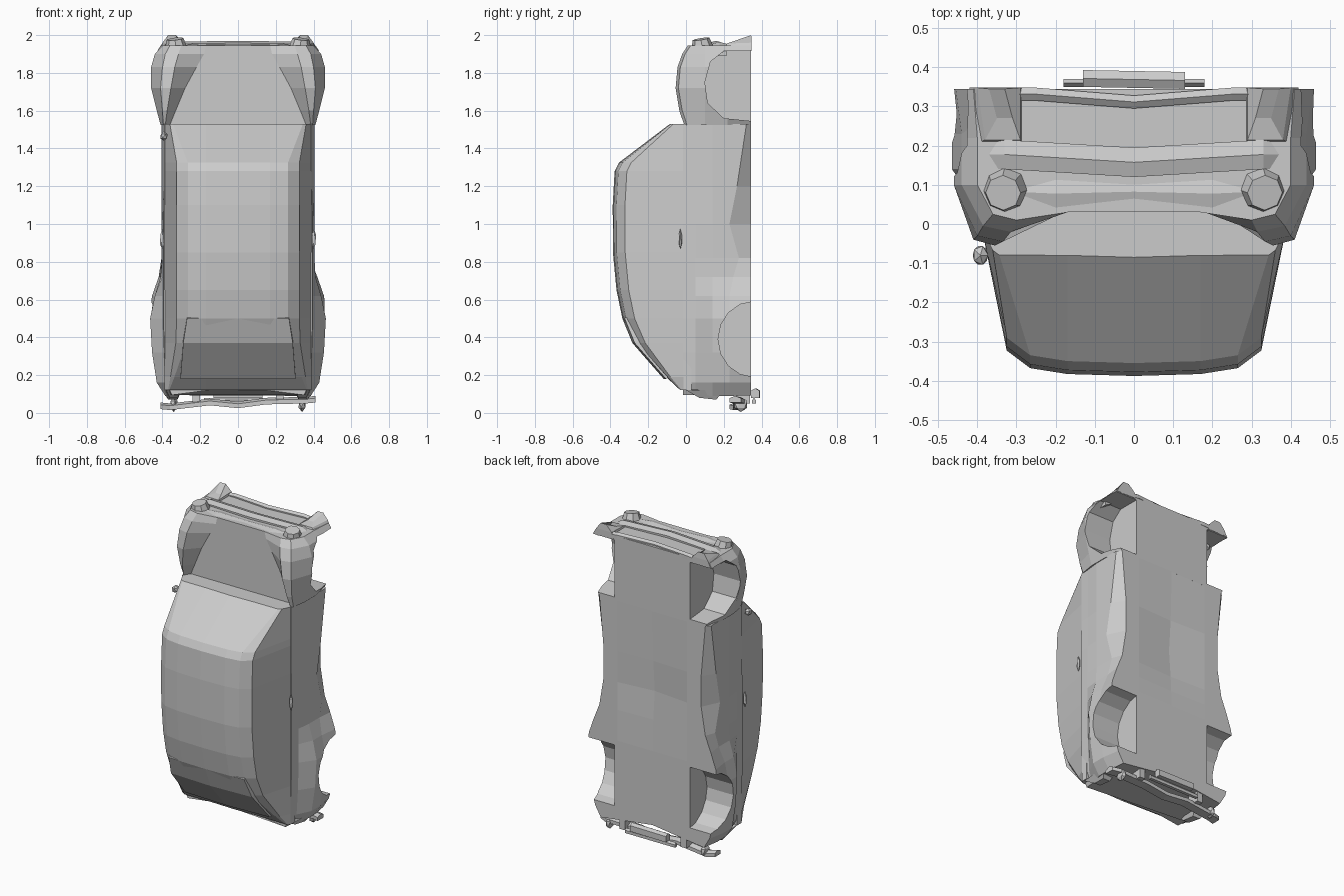
import bpy, bmesh, math
from mathutils import Matrix

if "Cube" in bpy.data.objects:
    bpy.data.objects.remove(bpy.data.objects["Cube"])

mat = bpy.data.materials.new("plain_grey")
mat.diffuse_color = (0.6, 0.6, 0.6, 1)
mat.use_nodes = True
mat.node_tree.nodes["Principled BSDF"].inputs["Base Color"].default_value = mat.diffuse_color


def finish(name, bm):
    bmesh.ops.remove_doubles(bm, verts=bm.verts, dist=1e-5)
    bmesh.ops.recalc_face_normals(bm, faces=bm.faces)
    me = bpy.data.meshes.new(name)
    bm.to_mesh(me)
    bm.free()
    me.materials.append(mat)
    ob = bpy.data.objects.new(name, me)
    bpy.context.collection.objects.link(ob)
    return ob


def loft(name, rings):
    """Skin a list of equal closed rings and cap both ends."""
    bm = bmesh.new()
    vs = [[bm.verts.new(p) for p in r] for r in rings]
    n = len(rings[0])
    for a, b in zip(vs, vs[1:]):
        for i in range(n):
            j = (i + 1) % n
            bm.faces.new((a[i], a[j], b[j], b[i]))
    bm.faces.new(vs[0])
    bm.faces.new(vs[-1])
    return finish(name, bm)


def sym(half, z):
    """Closed symmetric ring at height z; first and last half points lie on x = 0."""
    left = [(-x, y) for x, y in reversed(half[1:-1])]
    return [(x, y, z) for x, y in half + left]


def bar(name, path, ys, depth):
    """Bar along x: path of (x, z, y shift), y range and depth in z."""
    return loft(name, [[(x, ys[0] + dy, z - depth), (x, ys[0] + dy, z - 0.012),
                        (x, (ys[0] + ys[1]) / 2 + dy, z), (x, ys[1] + dy, z - 0.012),
                        (x, ys[1] + dy, z - depth)] for x, z, dy in path])


def ball(name, loc, size):
    bm = bmesh.new()
    bmesh.ops.create_icosphere(bm, subdivisions=1, radius=1)
    bm.transform(Matrix.Diagonal((*size, 1)))
    ob = finish(name, bm)
    ob.location = loc
    return ob


def cut(ob, cutter):
    m = ob.modifiers.new("cut", "BOOLEAN")
    m.operation, m.solver, m.object = "DIFFERENCE", "EXACT", cutter
    bpy.context.view_layer.objects.active = ob
    bpy.ops.object.modifier_apply(modifier=m.name)
    bpy.data.objects.remove(cutter)


def prism(yz, x0, x1):
    return loft("cutter", [[(x, y, z) for y, z in yz] for x in (x0, x1)])


# Main tub with doors and flared rear fenders: z, top x, widest x, bottom x, sill y, belly y
tub = []
for z, xt, xm, xb, ys, yb in [(0.09, .35, .385, .37, .23, .345), (0.16, .38, .43, .41, .23, .345),
                              (0.32, .39, .455, .455, .23, .345), (0.5, .395, .465, .47, .23, .345),
                              (0.62, .395, .44, .455, .23, .345), (0.72, .395, .41, .42, .25, .34),
                              (0.82, .395, .405, .38, .28, .335), (1.0, .395, .405, .35, .23, .32),
                              (1.2, .39, .405, .35, .27, .335), (1.53, .39, .405, .38, .32, .345)]:
    tub.append(sym([(0, -.015), (xt, -.015), (xt + .005, .05), (xm, .14), (xm, ys),
                    (xb, .345), (.25, .345), (0, yb)], z))
tub[0] = [(x, y, .09 + .05 * (1 - abs(x) / .385)) for x, y, z in tub[0]]   # hollowed tail
body = loft("body_tub", tub)

# Front end with raised fenders and sunken hood: z, hood x, inner x, top y, outer x, widest x, bottom x
front = []
for z, xh, xi, yt, xo, xm, xb in [(1.525, .36, .385, -.01, .395, .41, .38),
                                  (1.60, .33, .375, -.035, .40, .43, .42),
                                  (1.72, .28, .355, -.055, .41, .46, .455),
                                  (1.83, .22, .335, -.045, .40, .46, .45),
                                  (1.90, .18, .315, -.02, .385, .44, .435),
                                  (1.945, .17, .30, .01, .36, .40, .41)]:
    front.append(sym([(0, .03), (xh, .03), (xi, yt), (xo, yt + .015), (xm, .10), (xm, .22),
                      (xb, .345), (0, .345)], z))
nose = loft("front_fenders_and_hood", front)

# Wheel wells
rear_arch = [(.36 + .19 * math.cos(a), .39 + .2 * math.sin(a))
             for a in [math.pi * i / 8 for i in range(16)]]
front_arch = [(.4, 1.54), (.2, 1.56), (.115, 1.64), (.1, 1.75), (.13, 1.86), (.2, 1.915), (.4, 1.915)]
for s in (-1, 1):
    cut(body, prism(rear_arch, s * .27, s * .6))
    cut(nose, prism(front_arch, s * .27, s * .6))

# Cabin: z and roof height
cabin = []
for z, h in [(.12, -.03), (.19, -.105), (.37, -.275), (.5, -.337), (.65, -.368), (.85, -.387),
             (1.1, -.388), (1.28, -.378), (1.325, -.355), (1.53, -.085)]:
    k = min(1, (-h) / .3)
    xe = .375 - .05 * k
    cabin.append(sym([(0, h), (.17, h + .005), (xe - .06 * k, h + .02 * k), (xe, h + .065 * k),
                      (.388, -.014), (.388, .03), (0, .03)], z))
loft("cabin", cabin)

# Rear window panel standing just proud of the sloping back
loft("rear_window_panel", [[(-w, y + .012, z), (0, y, z), (w, y + .012, z),
                            (w, y + .035, z + .015), (-w, y + .035, z + .015)]
                           for z, y, w in [(.5, -.337, .27), (.37, -.284, .29), (.18, -.118, .305)]])

# Nose panels and bumpers, from the hood edge down to the chin
bar("nose_panel", [(-.31, 1.945, 0), (-.2, 1.955, -.005), (0, 1.95, 0), (.2, 1.955, -.005), (.31, 1.945, 0)],
    (.04, .125), .06)
bar("front_bumper", [(-.40, 1.93, .02), (-.33, 1.965, .02), (0, 1.97, 0), (.33, 1.965, .02), (.40, 1.93, .02)],
    (.12, .195), .04)
bar("front_chin", [(-.39, 1.95, 0), (-.25, 1.965, 0), (0, 1.965, -.02), (.25, 1.965, 0), (.39, 1.95, 0)],
    (.315, .348), .035)

for s, side in ((-1, "left"), (1, "right")):
    # Headlight
    bm = bmesh.new()
    bmesh.ops.create_cone(bm, cap_ends=True, segments=8, radius1=.065, radius2=.045, depth=.07)
    lamp = finish(side + "_headlight", bm)
    lamp.location = (s * .33, .085, 1.945)
    lamp.rotation_euler = (.15, s * .12, 0)
    # Front corner block
    loft(side + "_front_corner", [
        [(s * .28, .2, 1.92), (s * .41, .2, 1.92), (s * .42, .348, 1.92), (s * .28, .348, 1.92)],
        [(s * .29, .215, 1.955), (s * .38, .215, 1.955), (s * .40, .348, 1.96), (s * .29, .348, 1.96)],
        [(s * .31, .27, 1.965), (s * .35, .27, 1.965), (s * .37, .345, 2.0), (s * .33, .345, 2.0)]])
    # Door handle
    ball(side + "_door_handle", (s * .402, -.03, .92), (.012, .009, .055))
    # Rear tail corner
    loft(side + "_tail_corner", [
        [(s * .29, 0, .14), (s * .38, 0, .12), (s * .40, .2, .12), (s * .29, .2, .14)],
        [(s * .32, .07, .08), (s * .36, .07, .08), (s * .37, .16, .07), (s * .32, .16, .07)]])
    # Rear bumper guard and bracket
    ball(side + "_bumper_guard", (s * .34, .29, .045), (.022, .04, .04))
    loft(side + "_bumper_bracket", [[(s * x, y, z) for x, y in ((.2, .26), (.24, .26), (.24, .34), (.2, .34))]
                                    for z in (.05, .14)])

# Side mirror on the left door
ball("side_mirror", (-.392, -.08, 1.465), (.022, .028, .025))

# Rear bumper, plate holder and lower rear bar
bar("rear_bumper", [(-.41, .055, -.02), (-.36, .05, 0), (-.15, .075, 0), (0, .06, 0), (.15, .08, 0),
                    (.36, .085, 0), (.41, .09, -.02)], (.25, .31), .035)
bar("rear_lower_bar", [(-.18, .08, 0), (.18, .08, 0)], (.35, .37), .03)
bar("plate_holder", [(-.13, .13, .005), (.13, .13, 0)], (.345, .388), .05)
